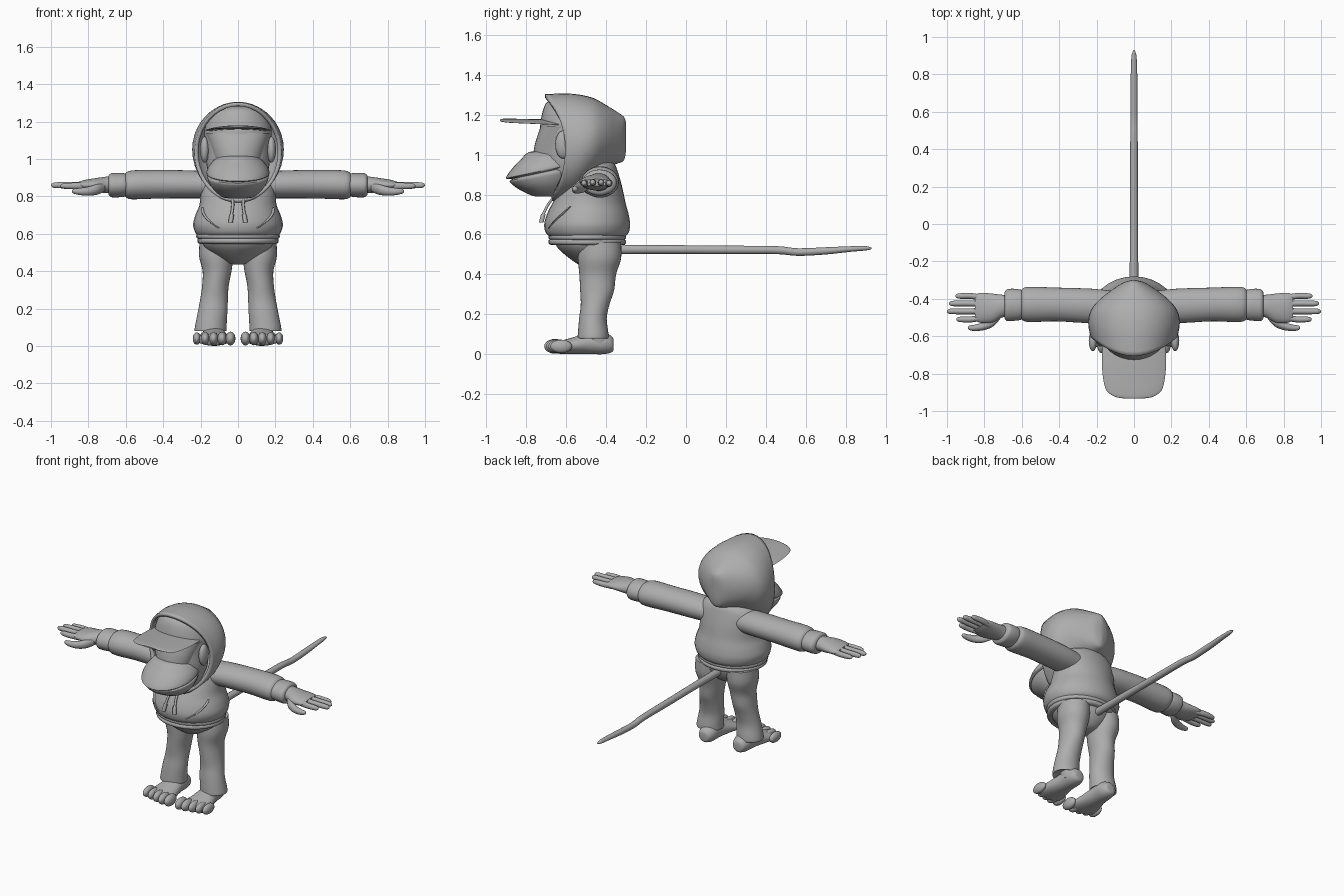
import bpy, bmesh, math
from mathutils import Vector

GREY = bpy.data.materials.new("plain grey")
GREY.diffuse_color = (0.42, 0.42, 0.42, 1)
PARTS = []


def finish(name, bm, mirror=False, thickness=0):
    bmesh.ops.recalc_face_normals(bm, faces=bm.faces)
    me = bpy.data.meshes.new(name)
    bm.to_mesh(me)
    bm.free()
    me.materials.append(GREY)
    ob = bpy.data.objects.new(name, me)
    bpy.context.collection.objects.link(ob)
    if thickness:
        m = ob.modifiers.new("Thickness", 'SOLIDIFY')
        m.thickness, m.offset = thickness, -1
    if mirror:
        ob.modifiers.new("Mirror", 'MIRROR')
    PARTS.append(ob)
    return ob


def spline(rows, steps):
    """Catmull-Rom interpolation of rows of ring parameters."""
    out = []
    for i in range(len(rows) - 1):
        p0, p1 = rows[max(i - 1, 0)], rows[i]
        p2, p3 = rows[i + 1], rows[min(i + 2, len(rows) - 1)]
        for s in range(steps):
            t = s / steps
            out.append([0.5 * (2 * b + (c - a) * t + (2 * a - 5 * b + 4 * c - d) * t * t
                               + (3 * b - a - 3 * c + d) * t ** 3)
                        for a, b, c, d in zip(p0, p1, p2, p3)])
    return out + [list(rows[-1])]


def loft(name, axis, rows, seg=32, steps=4, mirror=False, thickness=0,
         open_start=False, bend=None):
    """Rings along an axis: (position, centre u, centre v, radius u, radius v[, bow])."""
    rows = [tuple(r) + (0,) * (6 - len(r)) for r in rows]
    bm = bmesh.new()
    rings = []
    for a, cu, cv, ru, rv, bow in spline(rows, steps):
        ring = []
        for k in range(seg):
            th = 2 * math.pi * k / seg
            du, dv = max(ru, .001) * math.cos(th), max(rv, .001) * math.sin(th)
            pos = a - bow * dv * dv * (1 if dv > 0 else .65)
            u, v = cu + du, cv + dv
            p = {'x': (pos, u, v), 'y': (u, pos, v), 'z': (u, v, pos)}[axis]
            ring.append(bm.verts.new(bend(*p) if bend else p))
        rings.append(ring)
    for r0, r1 in zip(rings, rings[1:]):
        for k in range(seg):
            j = (k + 1) % seg
            bm.faces.new((r0[k], r0[j], r1[j], r1[k]))
    bm.faces.new(rings[-1])
    if not open_start:
        bm.faces.new(rings[0])
    return finish(name, bm, mirror, thickness)


def ellipsoid(name, centre, radii, mirror=True):
    bm = bmesh.new()
    bmesh.ops.create_uvsphere(bm, u_segments=20, v_segments=12, radius=1)
    for v in bm.verts:
        v.co = Vector(c + r * q for c, r, q in zip(centre, radii, v.co))
    return finish(name, bm, mirror)


# Hood: open shell with a bowed rim, tapering to a point at the back
loft("hood", 'y', [
    (-.605, 0, 1.035, .232, .268, 1.4), (-.53, 0, 1.05, .245, .255, .7),
    (-.46, 0, 1.075, .23, .21, .2), (-.40, 0, 1.09, .18, .158),
    (-.35, 0, 1.085, .115, .132), (-.312, 0, 1.08, .055, .11),
    (-.30, 0, 1.09, .01, .07)], seg=40, thickness=.02, open_start=True)

# Head with cap crown
loft("head", 'z', [
    (.83, 0, -.59, .12, .11), (.95, 0, -.59, .165, .14), (1.05, 0, -.59, .17, .14),
    (1.15, 0, -.575, .18, .155), (1.24, 0, -.57, .15, .14), (1.275, 0, -.56, .10, .115),
    (1.285, 0, -.55, .03, .04)])
loft("visor", 'z', [
    (.96, 0, -.66, .115, .11), (1.05, 0, -.645, .14, .112), (1.14, 0, -.62, .172, .108)])
loft("cap_brim", 'y', [
    (-.932, 0, 1.172, .06, .004), (-.922, 0, 1.172, .105, .007),
    (-.89, 0, 1.172, .147, .008), (-.82, 0, 1.171, .166, .008),
    (-.72, 0, 1.168, .172, .009), (-.62, 0, 1.163, .165, .009)],
    bend=lambda x, y, z: (x, y, z - .5 * x * x))
ellipsoid("ear", (.178, -.615, 1.05), (.025, .04, .07))


# Muzzle with a mouth groove that rises towards the cheeks
def smile(x, y, z):
    return x, y, z + .22 * max(0, y + .9) * max(0, 1 - abs(z - .875) / .1)


loft("muzzle", 'z', [
    (.785, 0, -.68, .03, .03), (.79, 0, -.685, .085, .085), (.825, 0, -.70, .14, .145),
    (.862, 0, -.705, .163, .178), (.872, 0, -.705, .15, .165),
    (.882, 0, -.71, .168, .192), (.93, 0, -.70, .162, .168),
    (.98, 0, -.685, .142, .138), (1.012, 0, -.675, .10, .112),
    (1.02, 0, -.68, .03, .04)], bend=smile)

# Hooded jumper
loft("jumper_body", 'z', [
    (.59, 0, -.495, .215, .19), (.61, 0, -.495, .23, .208), (.65, 0, -.495, .24, .215),
    (.70, 0, -.492, .228, .205), (.76, 0, -.485, .205, .182), (.84, 0, -.47, .20, .15),
    (.91, 0, -.46, .19, .12), (.95, 0, -.455, .15, .10), (.975, 0, -.45, .08, .07)])
for i, z in enumerate((.5875, .5625)):
    r = .222 - .006 * i
    loft("hem_band_%d" % (i + 1), 'z', [
        (z - .016, 0, -.495, r - .012, .18), (z - .008, 0, -.495, r, .193),
        (z + .008, 0, -.495, r, .193), (z + .016, 0, -.495, r - .012, .18)], steps=3)
loft("sleeve", 'x', [
    (.10, -.45, .86, .09, .07), (.20, -.44, .863, .092, .073), (.30, -.435, .865, .092, .075),
    (.42, -.43, .865, .09, .076), (.53, -.43, .863, .094, .078), (.58, -.43, .861, .092, .075),
    (.60, -.43, .861, .08, .064), (.605, -.43, .861, .07, .055)], mirror=True)
loft("sleeve_cuff", 'x', [
    (.59, -.432, .861, .072, .055), (.61, -.432, .861, .082, .063),
    (.65, -.432, .86, .086, .065), (.68, -.434, .86, .084, .063),
    (.692, -.434, .86, .07, .05)], mirror=True)
loft("pocket_edge", 'z', [
    (.63, .10, -.685, .008, .008), (.67, .155, -.655, .008, .008),
    (.71, .185, -.612, .008, .008), (.74, .19, -.58, .006, .006)], seg=10, mirror=True)
loft("drawstring", 'z', [
    (.66, .04, -.725, .012, .012), (.70, .034, -.715, .012, .012),
    (.705, .034, -.713, .008, .008), (.75, .028, -.69, .008, .008),
    (.79, .03, -.66, .008, .008)], seg=10, mirror=True)

# Hands: palm, four fingers and a thumb
loft("palm", 'x', [
    (.67, -.435, .862, .055, .045), (.71, -.44, .862, .062, .043),
    (.76, -.45, .86, .078, .038), (.82, -.448, .86, .08, .028),
    (.85, -.447, .86, .068, .018)], mirror=True)
for i, (y, tip) in enumerate(((-.385, .955), (-.425, .99), (-.467, 1.0), (-.51, .95))):
    z = .862 - .004 * abs(i - 1.5)
    loft("finger_%d" % (i + 1), 'x', [
        (.80, y * .8 - .09, z, .017, .02), (.87, y, z, .016, .018),
        (tip - .03, y, z, .015, .016), (tip - .008, y, z, .011, .011),
        (tip, y, z, .003, .003)], seg=14, mirror=True)
loft("thumb", 'x', [
    (.71, -.485, .85, .015, .02), (.75, -.52, .838, .026, .028),
    (.80, -.545, .828, .022, .024), (.85, -.555, .826, .017, .018),
    (.88, -.555, .828, .012, .012), (.888, -.555, .829, .003, .003)], seg=16, mirror=True)

# Trousers: seat and legs
loft("trouser_seat", 'z', [
    (.435, 0, -.46, .02, .03), (.445, 0, -.46, .06, .07), (.48, 0, -.468, .125, .115),
    (.53, 0, -.485, .18, .155), (.58, 0, -.495, .20, .17)])
loft("trouser_leg", 'z', [
    (.09, .145, -.465, .068, .06), (.08, .147, -.465, .084, .076),
    (.11, .145, -.465, .084, .076), (.18, .136, -.466, .079, .069),
    (.25, .128, -.455, .074, .072), (.32, .121, -.445, .071, .085),
    (.40, .112, -.442, .077, .092), (.48, .116, -.433, .092, .108),
    (.56, .112, -.43, .093, .105)], mirror=True)

# Feet: sole, ankle and toes
loft("foot", 'y', [
    (-.362, .125, .05, .015, .02), (-.37, .125, .05, .038, .038),
    (-.41, .125, .056, .056, .055), (-.48, .127, .055, .062, .054),
    (-.56, .13, .044, .078, .043), (-.62, .13, .036, .092, .034),
    (-.65, .13, .034, .09, .028), (-.66, .13, .034, .06, .015)], mirror=True)
loft("ankle", 'z', [
    (.04, .13, -.435, .052, .058), (.10, .135, -.448, .055, .06),
    (.17, .135, -.46, .05, .05)], mirror=True)
for i in range(5):
    ellipsoid("toe_%d" % (i + 1), (.04 + .045 * i, -.655 + .01 * max(0, i - 1), .04),
              (.026 - .001 * i, .055, .037 - .001 * i))

# Tail
loft("tail", 'y', [
    (-.36, 0, .525, .024, .024), (-.10, 0, .525, .022, .022), (.20, 0, .523, .021, .021),
    (.45, 0, .522, .02, .02), (.56, 0, .512, .019, .019), (.70, 0, .518, .019, .018),
    (.82, 0, .527, .017, .014), (.90, 0, .531, .013, .011), (.93, 0, .53, .003, .003)], seg=16)

# Smooth shading, keeping hard edges
for ob in PARTS:
    ob.select_set(True)
bpy.context.view_layer.objects.active = PARTS[0]
bpy.ops.object.shade_smooth_by_angle(angle=math.radians(45))
